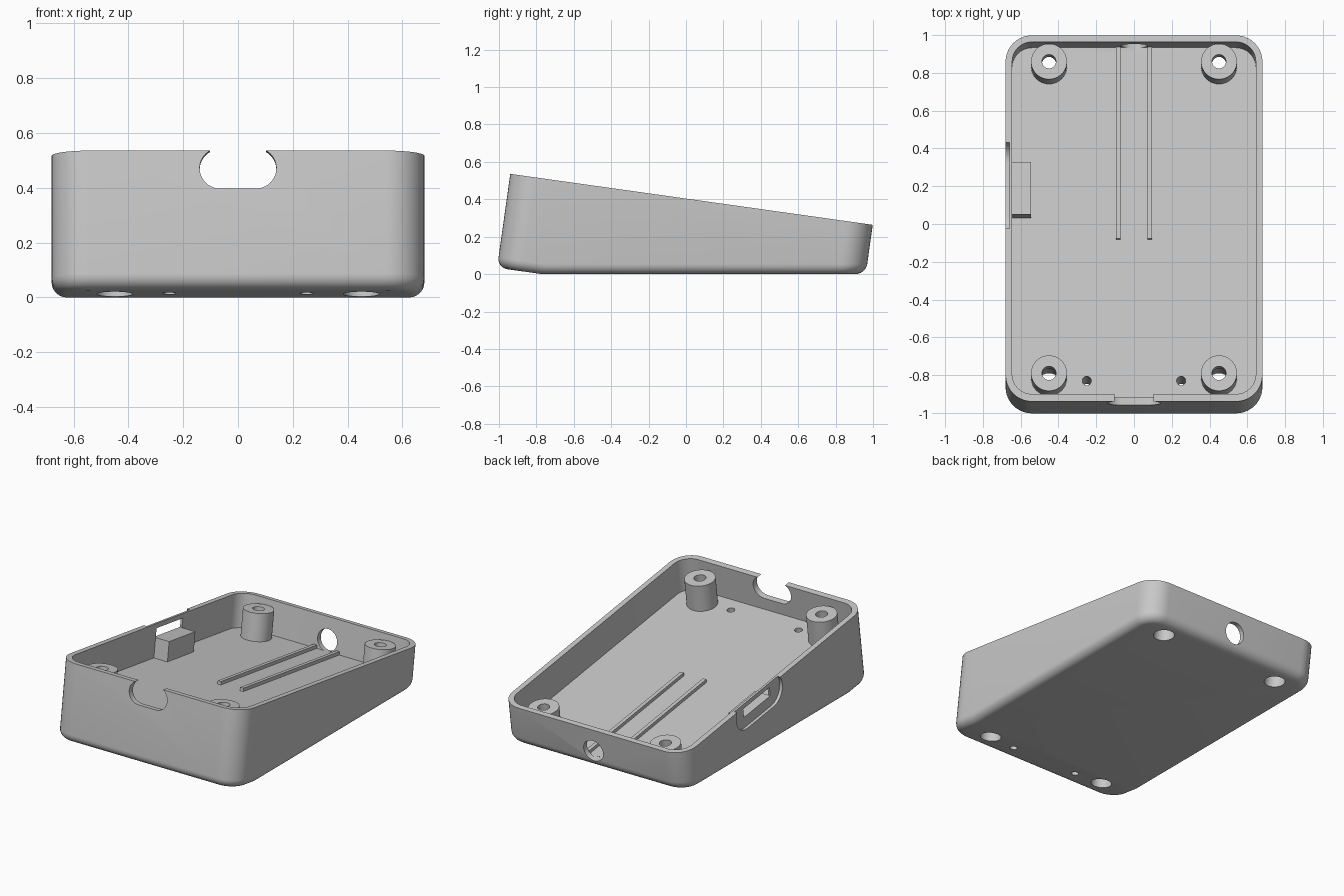
import bpy, bmesh, math
from mathutils import Matrix

cube = bpy.data.objects.get("Cube")
if cube:
    bpy.data.objects.remove(cube)

SLOPE = math.radians(8)
TILT = Matrix.Rotation(-SLOPE, 4, 'X')
# Everything is laid out square to the rim, then tilted as it is built
HALF_W, FRONT, BACK, TOP = 0.68, -1.005, 0.952, 0.40
BASE, FLOOR, POST_TOP = -0.107, 0.18, 0.36
CREASE = BASE / math.tan(SLOPE)

grey = bpy.data.materials.new("light grey plastic")
grey.use_nodes = True
grey.diffuse_color = (0.58, 0.58, 0.58, 1)
grey.node_tree.nodes["Principled BSDF"].inputs["Base Color"].default_value = grey.diffuse_color


def make_object(name, bm):
    bmesh.ops.remove_doubles(bm, verts=bm.verts, dist=1e-5)
    bmesh.ops.recalc_face_normals(bm, faces=bm.faces)
    bm.transform(TILT)
    mesh = bpy.data.meshes.new(name)
    bm.to_mesh(mesh)
    bm.free()
    mesh.materials.append(grey)
    obj = bpy.data.objects.new(name, mesh)
    bpy.context.collection.objects.link(obj)
    return obj


def corners(cx, cy, hx, hy, r, steps):
    """Four corner arcs of a rounded rectangle, counterclockwise."""
    arcs = []
    for k, (sx, sy) in enumerate([(1, 1), (-1, 1), (-1, -1), (1, -1)]):
        ox, oy = cx + sx * (hx - r), cy + sy * (hy - r)
        angles = [(k + i / steps) * math.pi / 2 for i in range(steps + 1)]
        arcs.append([(ox + r * math.cos(a), oy + r * math.sin(a)) for a in angles])
    return arcs


def prism(name, axis, lo, hi, cx, cy, hx, hy, r=0.0, steps=10):
    """Rounded rectangle extruded along one axis; r = 0 gives a plain box."""
    place = {'X': lambda a, b, c: (c, a, b),
             'Y': lambda a, b, c: (a, c, b),
             'Z': lambda a, b, c: (a, b, c)}[axis]
    pts = sum(corners(cx, cy, hx, hy, r, steps if r else 1), [])
    clean = [p for i, p in enumerate(pts) if math.dist(p, pts[i - 1]) > 1e-5]
    bm = bmesh.new()
    low = [bm.verts.new(place(a, b, lo)) for a, b in clean]
    high = [bm.verts.new(place(a, b, hi)) for a, b in clean]
    bm.faces.new(low)
    bm.faces.new(high)
    for i in range(len(low)):
        bm.faces.new((low[i - 1], low[i], high[i], high[i - 1]))
    return make_object(name, bm)


def cylinder(name, axis, lo, hi, cx, cy, r):
    return prism(name, axis, lo, hi, cx, cy, r, r, r)


def outer_ring(bm, inset, lift=None):
    """One ring of the outer hull, with a vertex on each side at the base crease."""
    mid, half = (FRONT + BACK) / 2, (BACK - FRONT) / 2
    a, b, c, d = corners(0, mid, HALF_W - inset, half - inset, 0.14 - inset, 10)
    side = HALF_W - inset
    pts = a + b + [(-side, CREASE)] + c + d + [(side, CREASE)]
    return [bm.verts.new((x, y, TOP if lift is None
                          else max(BASE, y * math.tan(SLOPE)) + lift)) for x, y in pts]


# Wedge hull: flat rim, rounded lower edge, base cut level with the ground
bm = bmesh.new()
rings = [outer_ring(bm, 0)]
R, N = 0.055, 6
for k in range(N + 1):
    t = k / N * math.pi / 2
    rings.append(outer_ring(bm, R * (1 - math.cos(t)), R * (1 - math.sin(t))))
for upper, lower in zip(rings, rings[1:]):
    for i in range(len(upper)):
        bm.faces.new((upper[i - 1], upper[i], lower[i], lower[i - 1]))
bm.faces.new(rings[0])
last = rings[-1]
half_count = len(last) // 2
bm.faces.new(last[:half_count] + [last[-1]])
bm.faces.new(last[half_count - 1:])
case = make_object("case_shell", bm)

# Screw posts, floor ribs and the connector support
POSTS = [(sx * 0.45, y) for sx in (-1, 1) for y in (-0.848, 0.818)]
posts = [cylinder("screw_post", 'Z', FLOOR - 0.01, POST_TOP, x, y, 0.095) for x, y in POSTS]
for sx in (-1, 1):
    prism("floor_rib", 'Z', FLOOR - 0.005, FLOOR + 0.022, sx * 0.083, 0.405, 0.012, 0.512)
prism("connector_support", 'Z', FLOOR - 0.005, 0.31, -0.595, 0.148, 0.05, 0.14)

# Cutters for the shell
inner_front, inner_back = FRONT + 0.04, BACK - 0.035
shell_cuts = [
    prism("cavity_cutter", 'Z', FLOOR, 0.7, 0, (inner_front + inner_back) / 2,
          0.645, (inner_back - inner_front) / 2, 0.105),
    prism("front_notch_cutter", 'Y', -1.2, -0.92, 0, 0.335, 0.14, 0.075, 0.075),
    cylinder("back_hole_cutter", 'Y', 0.90, 1.2, 0, 0.25, 0.072),
    prism("port_recess_cutter", 'X', -0.9, -0.66, 0.15, 0.345, 0.245, 0.105, 0.105),
    prism("port_slot_cutter", 'X', -0.9, -0.6, 0.15, 0.34, 0.14, 0.03),
]
for sx in (-1, 1):
    shell_cuts.append(cylinder("small_hole_cutter", 'Z', -0.4, 0.3, sx * 0.25, -0.864, 0.024))

# Stepped screw holes run through both the shell and the posts
bores = []
for x, y in POSTS:
    bores.append([cylinder("counterbore_cutter", 'Z', -0.4, 0.27, x, y, 0.065),
                  cylinder("screw_hole_cutter", 'Z', -0.3, 0.6, x, y, 0.037)])


def cut(obj, cutters):
    bpy.context.view_layer.objects.active = obj
    for cutter in cutters:
        mod = obj.modifiers.new("cut", 'BOOLEAN')
        mod.operation, mod.solver, mod.object = 'DIFFERENCE', 'EXACT', cutter
        bpy.ops.object.modifier_apply(modifier=mod.name)


cut(case, shell_cuts + [pair[0] for pair in bores])
for post, pair in zip(posts, bores):
    cut(post, pair)
for cutter in shell_cuts + sum(bores, []):
    bpy.data.objects.remove(cutter)

# Smooth the round walls, keep the edges crisp
bpy.ops.object.select_all(action='DESELECT')
for obj in [case] + posts:
    obj.select_set(True)
bpy.context.view_layer.objects.active = case
bpy.ops.object.shade_smooth_by_angle(angle=math.radians(25))
